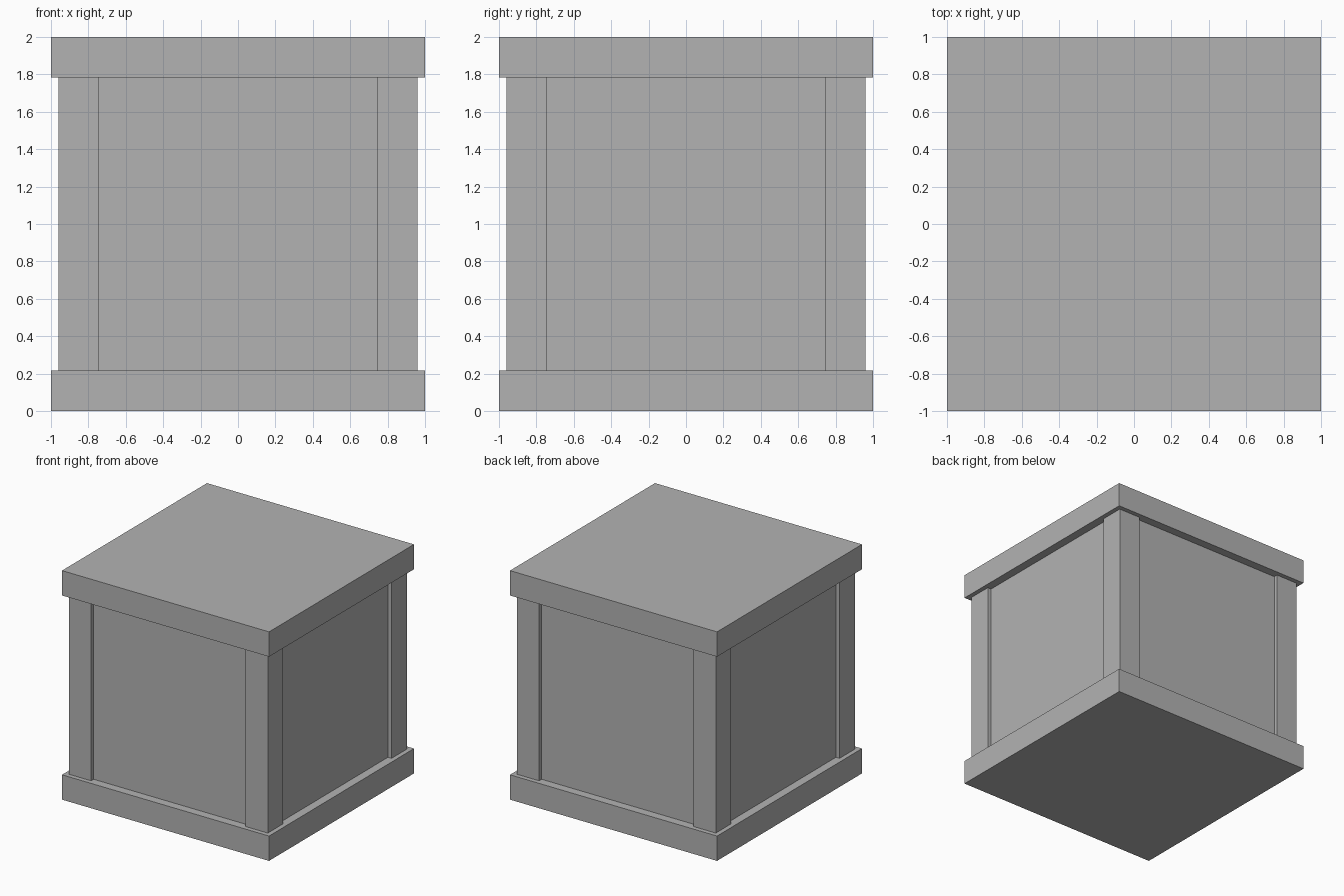
import bpy

# Remove the default cube
default = bpy.data.objects.get("Cube")
if default:
    bpy.data.objects.remove(default, do_unlink=True)

# Single grey finish
GREY = (0.45, 0.45, 0.45, 1.0)
grey = bpy.data.materials.new("plain_grey")
grey.use_nodes = True
grey.diffuse_color = GREY
grey.node_tree.nodes["Principled BSDF"].inputs["Base Color"].default_value = GREY

TRIM = 0.217          # thickness of the base and lid slabs
POST_OUT = 0.96       # outer face of the posts
POST_IN = 0.747       # inner edge of the posts
PANEL = 0.925         # face of the recessed panels


def box(name, center, size):
    bpy.ops.mesh.primitive_cube_add(size=1, location=center)
    obj = bpy.context.object
    obj.name = name
    obj.scale = size
    bpy.ops.object.transform_apply(location=False, rotation=False, scale=True)
    obj.data.materials.append(grey)
    return obj


# Base and lid slabs
box("base_slab", (0, 0, TRIM / 2), (2, 2, TRIM))
box("lid_slab", (0, 0, 2 - TRIM / 2), (2, 2, TRIM))

# Recessed body between the slabs
height = 2 - 2 * TRIM
box("panel_body", (0, 0, 1), (2 * PANEL, 2 * PANEL, height))

# Four corner posts
mid = (POST_OUT + POST_IN) / 2
width = POST_OUT - POST_IN
for side, sx in (("left", 1), ("right", -1)):
    for end, sy in (("front", -1), ("back", 1)):
        box(f"{end}_{side}_post", (sx * mid, sy * mid, 1), (width, width, height))
